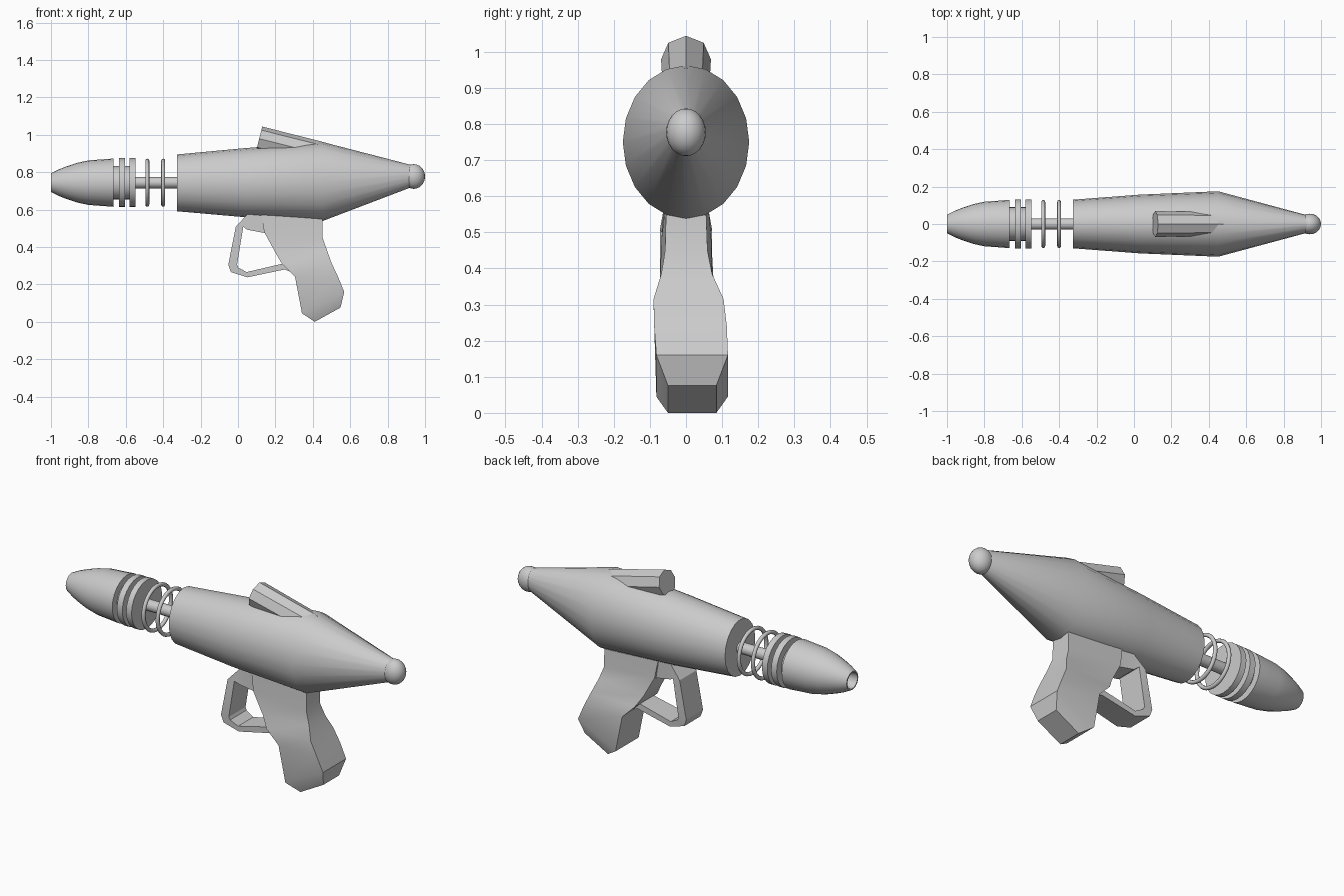
import bpy, bmesh, math

cube = bpy.data.objects.get("Cube")
if cube:
    bpy.data.objects.remove(cube, do_unlink=True)

grey = bpy.data.materials.new("plain grey")
grey.use_nodes = True
COLOUR = (0.6, 0.6, 0.6, 1)
grey.diffuse_color = COLOUR
grey.node_tree.nodes["Principled BSDF"].inputs["Base Color"].default_value = COLOUR

AXIS = 0.744  # height of the barrel line


def finish(obj, name, angle=30):
    obj.name = name
    obj.data.materials.clear()
    obj.data.materials.append(grey)
    bpy.ops.object.select_all(action='DESELECT')
    obj.select_set(True)
    bpy.context.view_layer.objects.active = obj
    bpy.ops.object.shade_smooth_by_angle(angle=math.radians(angle))
    return obj


def skin(name, rings, angle=30):
    """Join rings of points into a closed, capped skin."""
    bm = bmesh.new()
    loops = [[bm.verts.new(p) for p in ring] for ring in rings]
    n = len(loops[0])
    for a, b in zip(loops, loops[1:]):
        for i in range(n):
            j = (i + 1) % n
            bm.faces.new((a[i], a[j], b[j], b[i]))
    bm.faces.new(loops[0])
    bm.faces.new(loops[-1])
    bmesh.ops.recalc_face_normals(bm, faces=bm.faces)
    mesh = bpy.data.meshes.new(name)
    bm.to_mesh(mesh)
    bm.free()
    obj = bpy.data.objects.new(name, mesh)
    bpy.context.collection.objects.link(obj)
    return finish(obj, name, angle)


def turned(name, profile, sides):
    """Oval rings along x; each entry is x, half width, half height, centre z."""
    turns = [math.tau * i / sides for i in range(sides)]
    return skin(name, [[(x, ry * math.sin(t), cz + rz * math.cos(t)) for t in turns]
                       for x, ry, rz, cz in profile])


def round_part(name, profile, sides=24):
    return turned(name, [(x, r, r, AXIS) for x, r in profile], sides)


def loft(name, sections):
    """Four-cornered sections: front point, back point, right/left limits, back width scale."""
    return skin(name, [[(f[0], y0, f[1]), (f[0], y1, f[1]),
                        (b[0], y1 * k, b[1]), (b[0], y0 * k, b[1])]
                       for f, b, y0, y1, k in sections])


# Oval main body and rounded tail
turned("main_body", [(-0.325, 0.13, 0.152, 0.743), (0.03, 0.157, 0.184, 0.744),
                     (0.45, 0.175, 0.212, 0.75), (0.925, 0.047, 0.06, 0.779)], 20)
bpy.ops.mesh.primitive_uv_sphere_add(segments=20, ring_count=12, location=(0.94, 0, 0.777))
tail = finish(bpy.context.object, "tail_ball")
tail.scale = (0.06, 0.055, 0.066)

# Barrel: rod, coil rings, collar discs and hollow muzzle
round_part("barrel_rod", [(-0.58, 0.03), (-0.31, 0.03)], 16)
for i, x in enumerate((-0.485, -0.4)):
    bpy.ops.mesh.primitive_torus_add(major_radius=0.118, minor_radius=0.0105,
                                     major_segments=32, minor_segments=8,
                                     location=(x, 0, AXIS), rotation=(0, math.pi / 2, 0))
    finish(bpy.context.object, f"coil_ring_{i + 1}", 60)
round_part("collar_core", [(-0.67, 0.09), (-0.56, 0.09)])
for i, (x0, x1) in enumerate(((-0.636, -0.603), (-0.58, -0.548))):
    round_part(f"collar_disc_{i + 1}", [(x0, 0.131), (x1, 0.131)])
round_part("muzzle", [(-0.665, 0.129), (-0.8, 0.119), (-0.86, 0.106), (-0.92, 0.086),
                      (-0.96, 0.07), (-1.0, 0.05), (-1.0, 0.043), (-0.92, 0.036)])

# Eight-sided sight sinking into the top of the body
sight = turned("top_sight", [(0, 0.069, 0.067, 0), (0.36, 0.064, 0.066, 0)], 8)
sight.location = (0.113, 0, 0.979)
sight.rotation_euler.y = math.atan(0.25)

# Grip, widening below the crease and chamfered at the foot
loft("grip", [
    ((0.12, 0.6), (0.45, 0.6), -0.06, 0.06, 0.9),
    ((0.14, 0.48), (0.452, 0.45), -0.068, 0.07, 0.85),
    ((0.2, 0.37), (0.475, 0.385), -0.072, 0.076, 0.95),
    ((0.235, 0.31), (0.5, 0.315), -0.09, 0.104, 1),
    ((0.305, 0.24), (0.535, 0.24), -0.088, 0.113, 1),
    ((0.342, 0.045), (0.568, 0.16), -0.082, 0.116, 1),
    ((0.41, 0.0), (0.548, 0.076), -0.05, 0.084, 1),
])

# Trigger guard looping from under the body back to the grip
guard = [((0.17, 0.6), (0.17, 0.47), 0.055), ((0.05, 0.575), (0.05, 0.492), 0.06),
         ((-0.012, 0.508), (0.028, 0.508), 0.072), ((-0.052, 0.305), (-0.005, 0.305), 0.072),
         ((-0.038, 0.266), (0.002, 0.29), 0.07), ((0.05, 0.238), (0.046, 0.266), 0.065),
         ((0.25, 0.28), (0.235, 0.31), 0.06), ((0.32, 0.25), (0.28, 0.31), 0.06)]
loft("trigger_guard", [(outer, inner, -w, w, 1) for outer, inner, w in guard])
